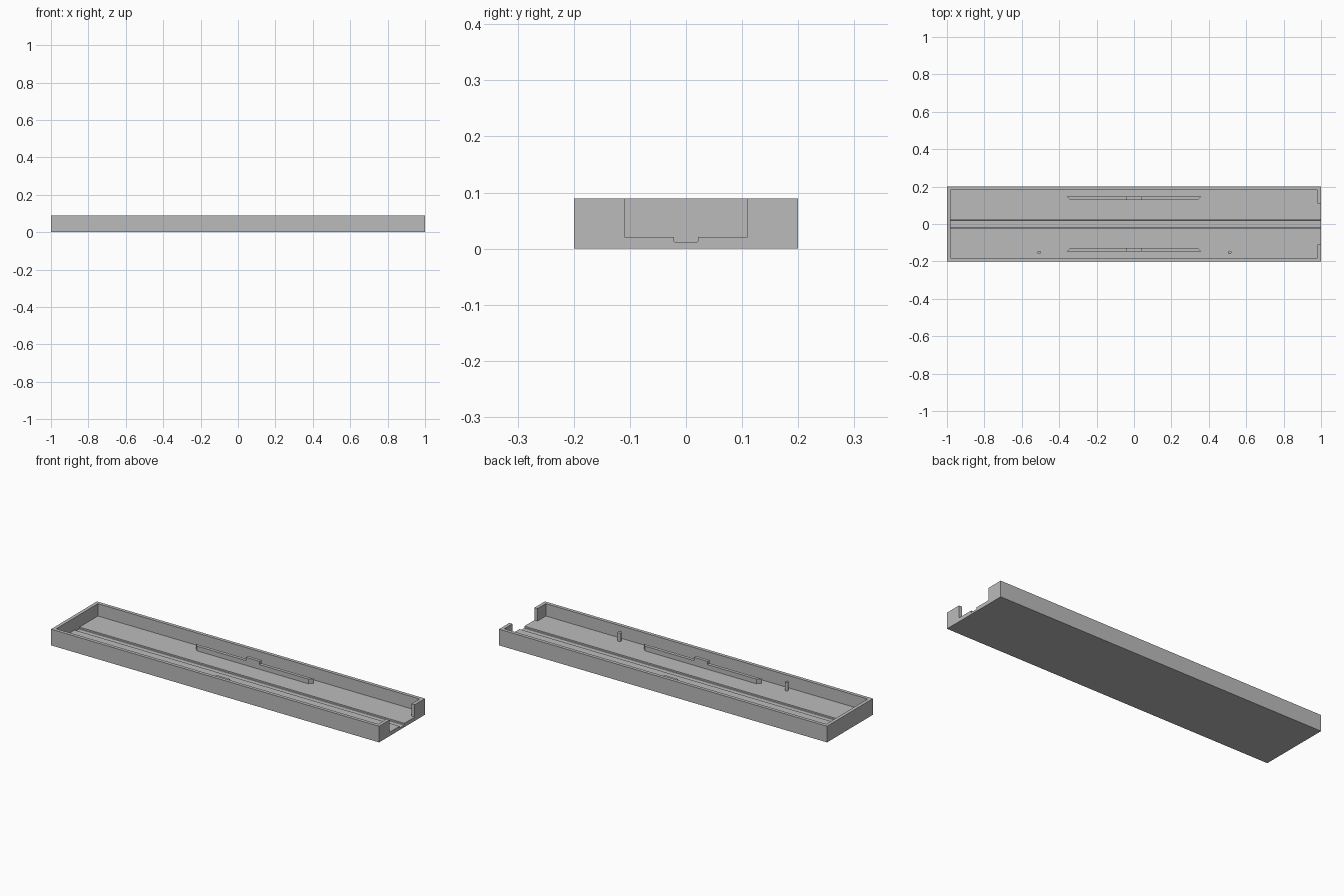
import bpy
import bmesh
from mathutils import Vector

cube = bpy.data.objects.get("Cube")
if cube:
    bpy.data.objects.remove(cube, do_unlink=True)

LENGTH, WIDTH, HEIGHT = 2.0, 0.4, 0.089
FLOOR, GROOVE = 0.021, 0.011
IN_X, IN_Y = 0.981, 0.181

grey = bpy.data.materials.new("plain_grey")
grey.use_nodes = True
colour = (0.5, 0.5, 0.5, 1)
grey.diffuse_color = colour
grey.node_tree.nodes["Principled BSDF"].inputs["Base Color"].default_value = colour


def prism(name, outline, along):
    """Closed solid from a flat outline swept along a vector."""
    bm = bmesh.new()
    face = bm.faces.new([bm.verts.new(p) for p in outline])
    swept = bmesh.ops.extrude_face_region(bm, geom=[face])["geom"]
    verts = [v for v in swept if isinstance(v, bmesh.types.BMVert)]
    bmesh.ops.translate(bm, verts=verts, vec=Vector(along))
    bmesh.ops.recalc_face_normals(bm, faces=bm.faces)
    mesh = bpy.data.meshes.new(name)
    bm.to_mesh(mesh)
    bm.free()
    mesh.materials.append(grey)
    obj = bpy.data.objects.new(name, mesh)
    bpy.context.collection.objects.link(obj)
    return obj


def box(name, x0, x1, y0, y1, z0, z1):
    outline = [(x0, y0, z0), (x1, y0, z0), (x1, y1, z0), (x0, y1, z0)]
    return prism(name, outline, (0, 0, z1 - z0))


def cut(target, cutter):
    mod = target.modifiers.new("cut", 'BOOLEAN')
    mod.operation = 'DIFFERENCE'
    mod.solver = 'EXACT'
    mod.object = cutter
    bpy.context.view_layer.objects.active = target
    bpy.ops.object.modifier_apply(modifier=mod.name)
    bpy.data.objects.remove(cutter, do_unlink=True)


# Tray body: hollowed block, open at one end, with a channel in the floor
tray = box("tray", -LENGTH / 2, LENGTH / 2, -WIDTH / 2, WIDTH / 2, 0, HEIGHT)
cut(tray, box("cavity_cutter", -IN_X, IN_X, -IN_Y, IN_Y, FLOOR, HEIGHT + 0.1))
cut(tray, box("opening_cutter", 0.9, 1.1, -0.11, 0.11, FLOOR, HEIGHT + 0.1))
half = [(0.021, 0.05), (0.021, GROOVE + 0.002), (0.019, GROOVE)]
channel = half + [(-y, z) for y, z in reversed(half)]
cut(tray, prism("channel_cutter", [(-IN_X, y, z) for y, z in channel],
                (IN_X + 1.1, 0, 0)))

# Retaining rails along both long walls, raised in the middle
RAIL_END, RAIL_TOP, TAB, TAB_TOP = 0.358, 0.047, 0.041, 0.065
IN_EDGE, OUT_EDGE, TAPER = 0.128, 0.146, 0.018
for side, label in ((1, "back"), (-1, "front")):
    base = FLOOR - 0.003
    plan = [(-RAIL_END, OUT_EDGE), (RAIL_END, OUT_EDGE),
            (RAIL_END - TAPER, IN_EDGE), (TAPER - RAIL_END, IN_EDGE)]
    prism(label + "_rail", [(x, side * y, base) for x, y in plan],
          (0, 0, RAIL_TOP - base))
    box(label + "_rail_tab", -TAB, TAB, *sorted((side * IN_EDGE, side * OUT_EDGE)),
        RAIL_TOP, TAB_TOP)

# Locating pins beside the front rail
for x, label in ((-0.507, "right"), (0.512, "left")):
    bm = bmesh.new()
    bmesh.ops.create_cone(bm, cap_ends=True, segments=24, radius1=0.009,
                          radius2=0.009, depth=0.05)
    bmesh.ops.translate(bm, verts=bm.verts, vec=(x, -0.152, FLOOR + 0.022))
    mesh = bpy.data.meshes.new(label + "_pin")
    bm.to_mesh(mesh)
    bm.free()
    mesh.materials.append(grey)
    pin = bpy.data.objects.new(label + "_pin", mesh)
    bpy.context.collection.objects.link(pin)
    bpy.context.view_layer.objects.active = pin
    bpy.ops.object.select_all(action='DESELECT')
    pin.select_set(True)
    bpy.ops.object.shade_smooth_by_angle()
